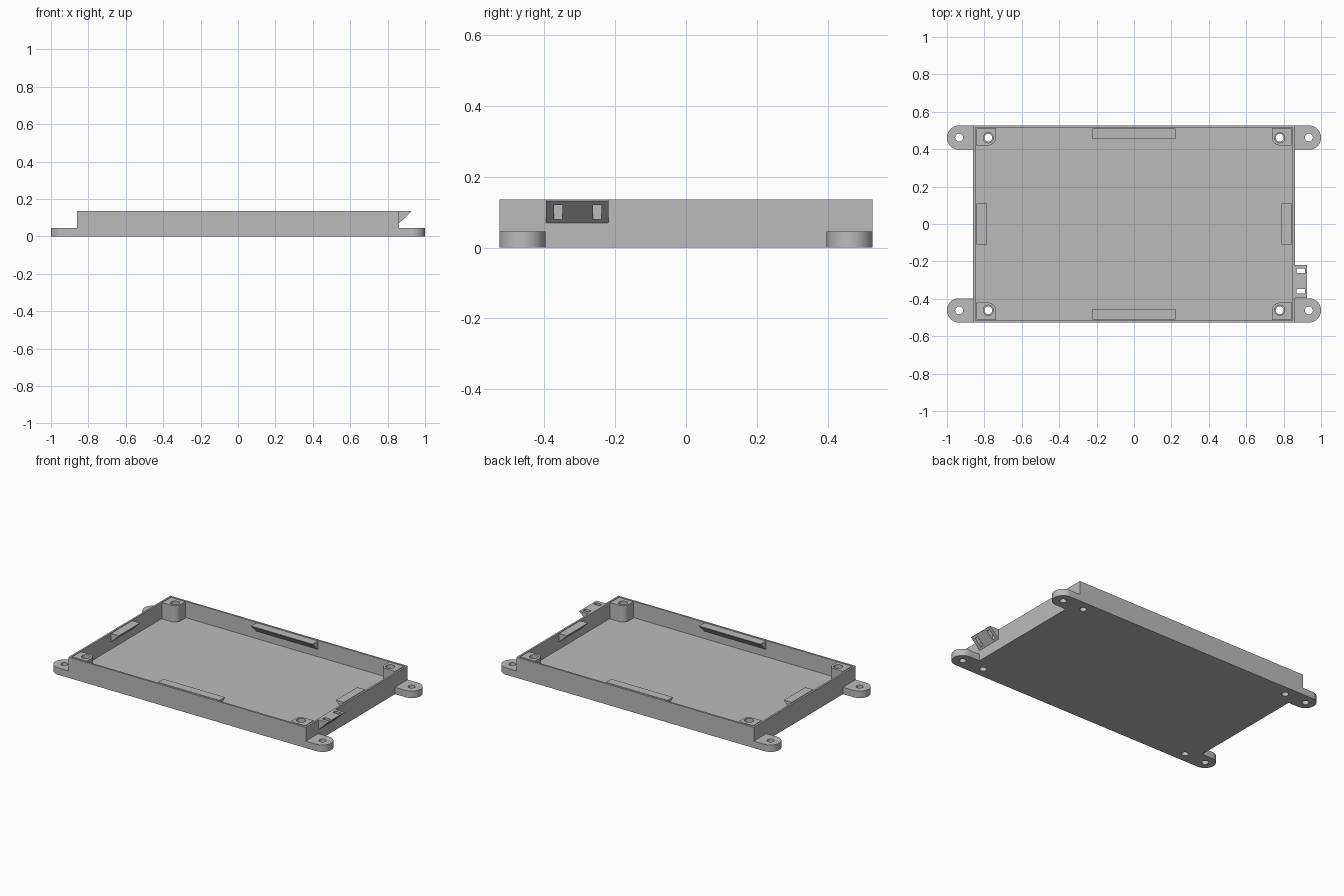
import bpy, bmesh, math
from mathutils import Matrix, Vector

old = bpy.data.objects.get("Cube")
if old:
    bpy.data.objects.remove(old, do_unlink=True)

# Overall sizes
HX, HY, TOP = 0.86, 0.527, 0.135
WALL, FLOOR = 0.017, 0.028
IX, IY = HX - WALL, HY - WALL

grey = bpy.data.materials.new("plain grey")
grey.use_nodes = True
colour = (0.5, 0.5, 0.5, 1)
grey.diffuse_color = colour
grey.node_tree.nodes["Principled BSDF"].inputs["Base Color"].default_value = colour


def finish(name, bm):
    bmesh.ops.recalc_face_normals(bm, faces=bm.faces[:])
    mesh = bpy.data.meshes.new(name)
    bm.to_mesh(mesh)
    bm.free()
    mesh.materials.append(grey)
    obj = bpy.data.objects.new(name, mesh)
    bpy.context.collection.objects.link(obj)
    return obj


def prism(name, outline, height, matrix):
    """Extrude a flat outline along its local z, then place it."""
    bm = bmesh.new()
    face = bm.faces.new([bm.verts.new((x, y, 0)) for x, y in outline])
    ext = bmesh.ops.extrude_face_region(bm, geom=[face])["geom"]
    moved = [v for v in ext if isinstance(v, bmesh.types.BMVert)]
    bmesh.ops.translate(bm, verts=moved, vec=(0, 0, height))
    bmesh.ops.transform(bm, matrix=matrix, verts=bm.verts[:])
    return finish(name, bm)


def arc(cx, cy, r, start, end, steps):
    angles = [math.radians(start + (end - start) * i / steps) for i in range(steps + 1)]
    return [(cx + r * math.cos(a), cy + r * math.sin(a)) for a in angles]


def cut_prism(obj, outline, low, high):
    """Cut a vertical hole and discard the cutter."""
    cutter = prism("hole_cutter", outline, high - low, Matrix.Translation((0, 0, low)))
    cutter.hide_render = True
    mod = obj.modifiers.new("hole", "BOOLEAN")
    mod.operation, mod.solver, mod.object = "DIFFERENCE", "EXACT", cutter
    bpy.ops.object.select_all(action="DESELECT")
    bpy.context.view_layer.objects.active = obj
    obj.select_set(True)
    bpy.ops.object.modifier_apply(modifier=mod.name)
    bpy.data.objects.remove(cutter, do_unlink=True)


def round_hole(obj, x, y, r, low, high):
    cut_prism(obj, arc(x, y, r, 0, 360, 32)[:-1], low, high)


def soften(obj):
    bpy.ops.object.select_all(action="DESELECT")
    bpy.context.view_layer.objects.active = obj
    obj.select_set(True)
    bpy.ops.object.shade_smooth_by_angle(angle=math.radians(30))


def wedge(name, base, outward, length, depth):
    """Flat-topped wedge with a sloping underside, growing outward from a wall."""
    out, up = Vector(outward), Vector((0, 0, 1))
    along = out.cross(up)
    matrix = Matrix((out, up, along)).transposed().to_4x4()
    matrix.translation = Vector(base) - along * length / 2
    return prism(name, [(0, 0), (depth, 0), (depth, -0.003), (0, -depth)], length, matrix)


# Open tray: box with its top inset and sunk to the floor
bm = bmesh.new()
bmesh.ops.create_cube(bm, size=1)
bmesh.ops.scale(bm, vec=(2 * HX, 2 * HY, TOP), verts=bm.verts[:])
bmesh.ops.translate(bm, vec=(0, 0, TOP / 2), verts=bm.verts[:])
lid = max(bm.faces, key=lambda f: f.calc_center_median().z)
bmesh.ops.inset_region(bm, faces=[lid], thickness=WALL)
bmesh.ops.inset_region(bm, faces=[lid], thickness=0, depth=FLOOR - TOP)
tray = finish("tray", bm)

for sx, side in ((1, "left"), (-1, "right")):
    for sy, end in ((1, "back"), (-1, "front")):
        # Screw post with a rounded inner corner and a stepped hole
        px, py, r = 0.738, 0.42, 0.042
        outline = [(IX, IY), (px, IY)] + arc(px + r, py + r, r, 180, 270, 10) + [(IX, py)]
        post = prism(f"{end}_{side}_post", [(sx * x, sy * y) for x, y in outline],
                     TOP - FLOOR, Matrix.Translation((0, 0, FLOOR)))
        hx, hy = sx * 0.779, sy * 0.461
        round_hole(post, hx, hy, 0.021, 0, TOP + 0.02)
        round_hole(post, hx, hy, 0.027, 0.045, TOP + 0.02)
        round_hole(tray, hx, hy, 0.021, -0.02, FLOOR + 0.02)
        soften(post)

        # Mounting tab with a rounded end
        r = 0.065
        cx, cy = 1 - r, HY - r
        outline = [(HX, cy - r)] + arc(cx, cy, r, -90, 90, 24) + [(HX, cy + r)]
        tab = prism(f"{end}_{side}_tab", [(sx * x, sy * y) for x, y in outline],
                    0.045, Matrix())
        round_hole(tab, sx * cx, sy * cy, 0.021, -0.02, 0.07)
        soften(tab)

# Snap ledges inside the four walls
for s, side, end in ((1, "left", "back"), (-1, "right", "front")):
    wedge(f"{side}_ledge", (s * IX, 0, TOP), (-s, 0, 0), 0.22, 0.056)
    wedge(f"{end}_ledge", (0, s * IY, TOP), (0, -s, 0), 0.445, 0.056)

# Cable clip outside the left wall, with two tie slots
clip = wedge("cable_clip", (HX, -0.307, TOP), (1, 0, 0), 0.176, 0.066)
for y in (-0.36, -0.25):
    cut_prism(clip, [(0.87, y - 0.012), (0.914, y - 0.012), (0.914, y + 0.012), (0.87, y + 0.012)],
              0.04, TOP + 0.02)
